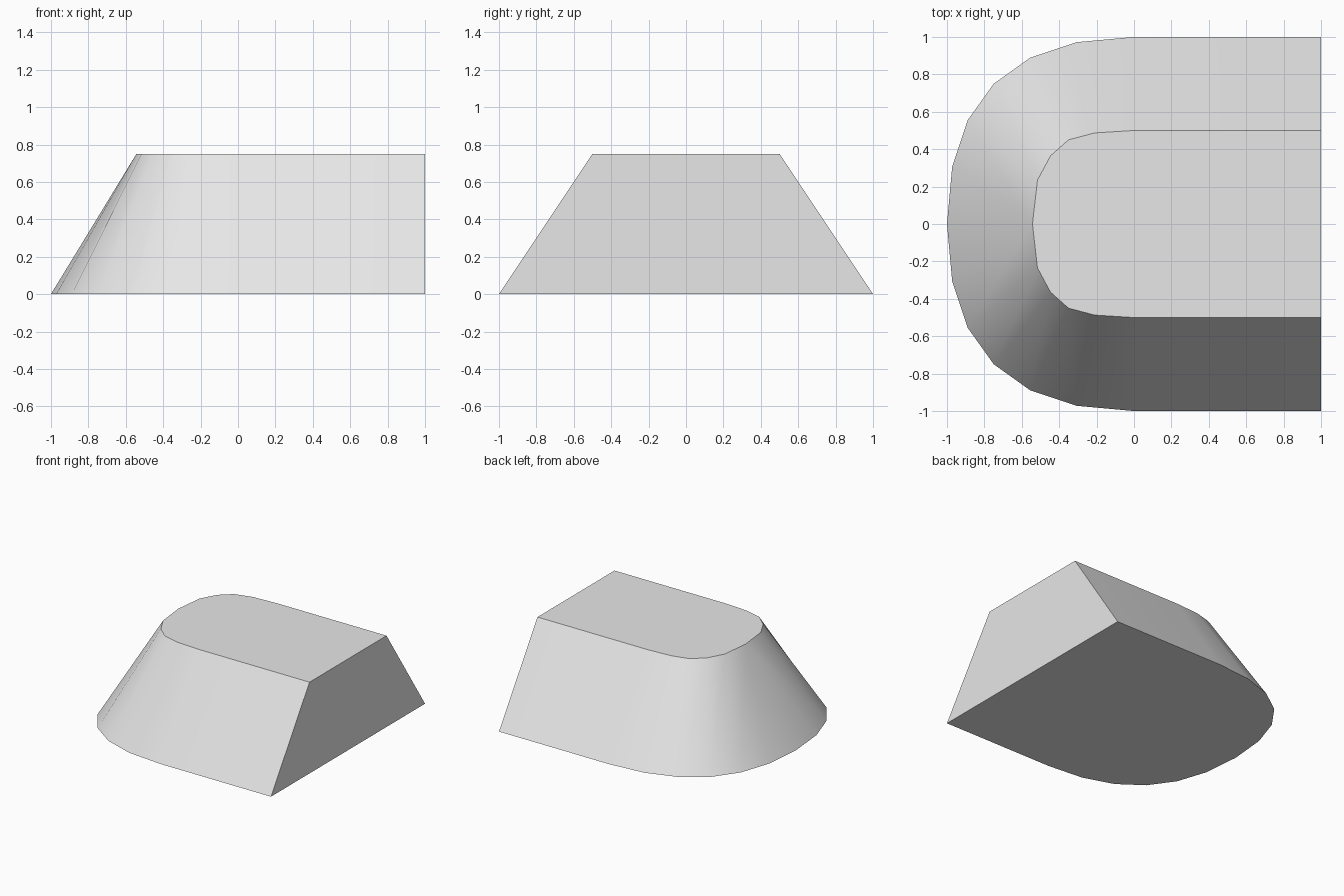
import bpy
import bmesh

if "Cube" in bpy.data.objects:
    bpy.data.objects.remove(bpy.data.objects["Cube"], do_unlink=True)

HEIGHT = 0.75
STEPS = 6

grey = bpy.data.materials.new("light_grey")
grey.use_nodes = True
grey.diffuse_color = (0.8, 0.8, 0.8, 1)
grey.node_tree.nodes["Principled BSDF"].inputs["Base Color"].default_value = (0.8, 0.8, 0.8, 1)


def arc(t):
    """Quarter of the rounded end at the base."""
    k = 2 / 3
    s = 1 - t
    x = 3 * s * s * t * k + 3 * s * t * t + t ** 3
    y = s ** 3 + 3 * s * s * t + 3 * s * t * t * k
    return -x, y


# Quarter outlines from the square end to the tip of the round end
base_half = [(1, 1)] + [arc(i / STEPS) for i in range(STEPS + 1)]
top_half = [(1, 0.5), (0, 0.5), (-0.21, 0.487), (-0.35, 0.45),
            (-0.446, 0.365), (-0.516, 0.235), (-0.543, 0)]


def ring(bm, half, z):
    """Mirror a half outline across y; returns both sides sharing the tip."""
    left = [bm.verts.new((x, y, z)) for x, y in half]
    right = [bm.verts.new((x, -y, z)) for x, y in half[:-1]] + [left[-1]]
    return left, right


bm = bmesh.new()
base = ring(bm, base_half, 0)
top = ring(bm, top_half, HEIGHT)

# Sloping sides; the last strip at the tip closes with a triangle
for low, high in zip(base, top):
    for i in range(len(high) - 1):
        bm.faces.new((low[i], low[i + 1], high[i + 1], high[i]))
    bm.faces.new((low[-2], low[-1], high[-1]))

# Flat top, underside and square end
for left, right in (base, top):
    bm.faces.new(left + right[-2::-1])
bm.faces.new((base[0][0], base[1][0], top[1][0], top[0][0]))
bmesh.ops.recalc_face_normals(bm, faces=bm.faces[:])

mesh = bpy.data.meshes.new("tapered_block")
bm.to_mesh(mesh)
bm.free()
mesh.materials.append(grey)
block = bpy.data.objects.new("tapered_block", mesh)
bpy.context.collection.objects.link(block)

# Smooth round end with crisp rims
bpy.ops.object.select_all(action="DESELECT")
block.select_set(True)
bpy.context.view_layer.objects.active = block
bpy.ops.object.shade_smooth_by_angle(angle=0.7)
